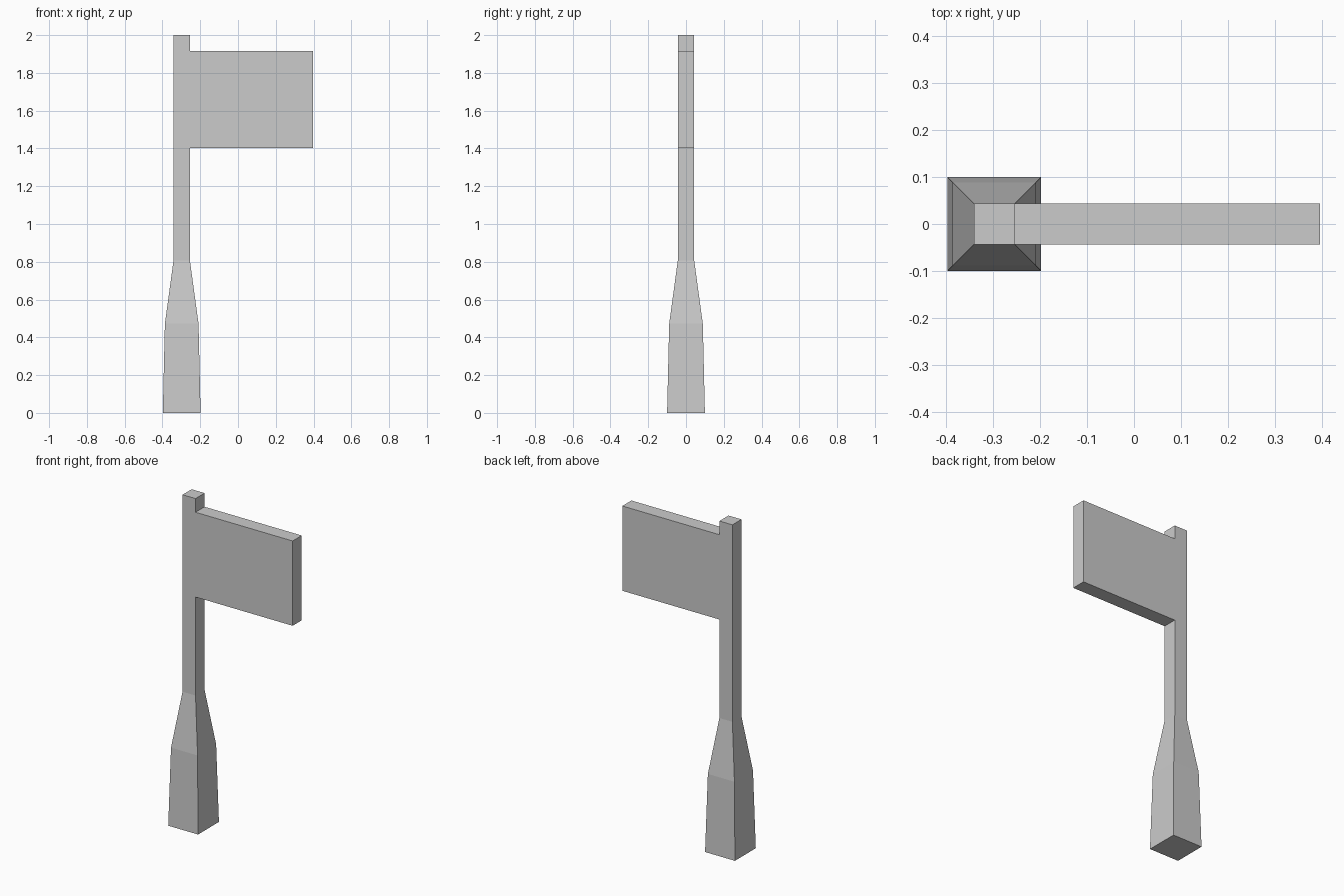
import bpy, bmesh

if "Cube" in bpy.data.objects:
    bpy.data.objects.remove(bpy.data.objects["Cube"])

CX = -0.298  # post centre in x
# (height, half width) of each square section, bottom to top
SECTIONS = [(0, 0.1), (0.472, 0.089), (0.806, 0.0435), (1.403, 0.0435),
            (1.917, 0.0435), (2.0, 0.0435)]
FLAG_END = 0.397

bm = bmesh.new()

# Square post lofted through the sections
rings = [[bm.verts.new((CX + sx * h, sy * h, z))
          for sx, sy in ((-1, -1), (1, -1), (1, 1), (-1, 1))]
         for z, h in SECTIONS]
bm.faces.new(rings[0][::-1])
bm.faces.new(rings[-1])
flag_root = None
for k, (lo, hi) in enumerate(zip(rings, rings[1:])):
    for i in range(4):
        j = (i + 1) % 4
        face = bm.faces.new((lo[i], lo[j], hi[j], hi[i]))
        if k == 3 and i == 1:
            flag_root = face

# Sign panel extruded from the post's right side, flush with its faces
panel = bmesh.ops.extrude_discrete_faces(bm, faces=[flag_root])["faces"][0]
for v in panel.verts:
    v.co.x = FLAG_END

bmesh.ops.recalc_face_normals(bm, faces=bm.faces)
mesh = bpy.data.meshes.new("signpost")
bm.to_mesh(mesh)
bm.free()
bpy.context.collection.objects.link(bpy.data.objects.new("signpost", mesh))
